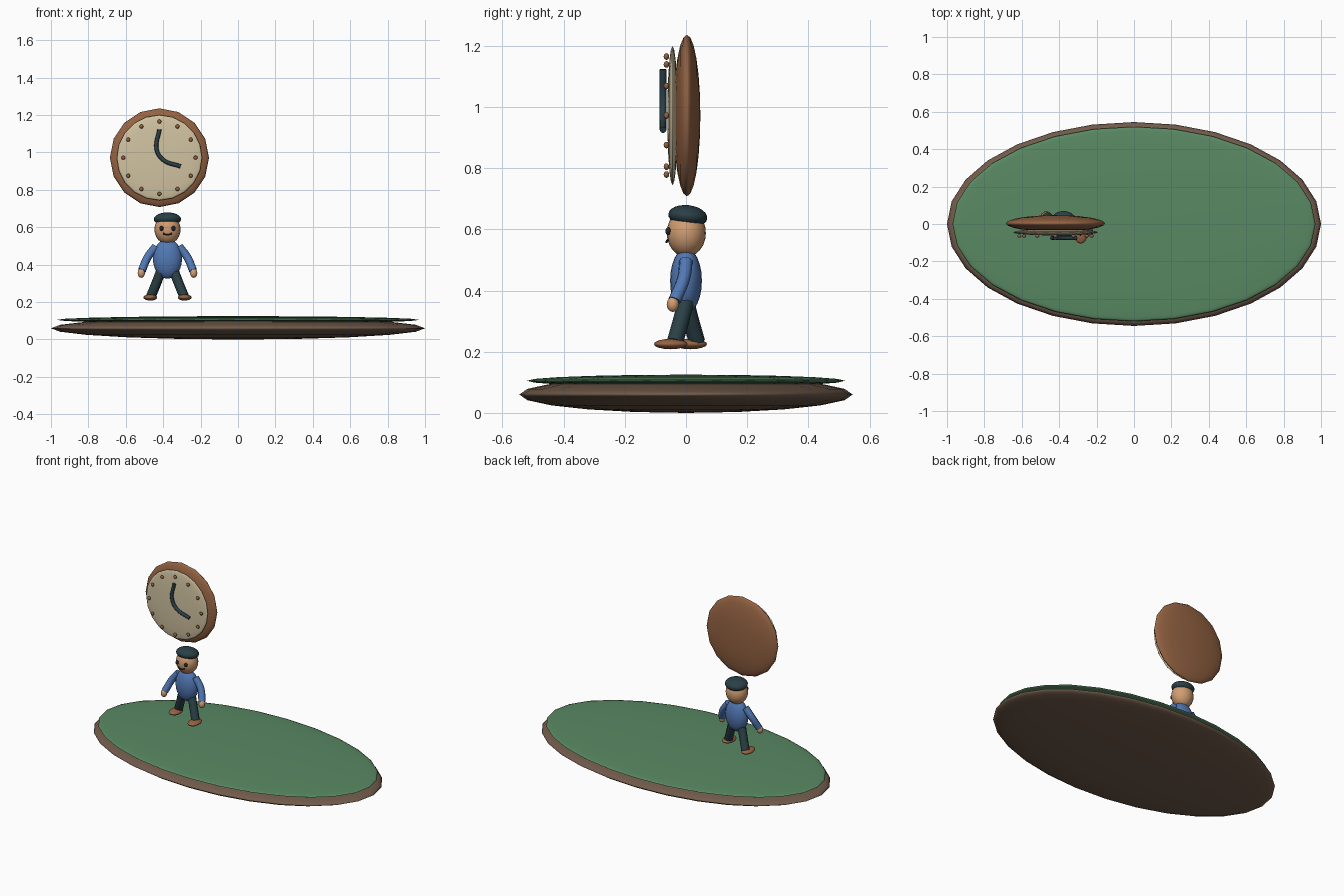
import bpy, math
from mathutils import Vector

if "Cube" in bpy.data.objects:
    bpy.data.objects.remove(bpy.data.objects["Cube"])


def material(name, rgb):
    m = bpy.data.materials.new(name)
    m.diffuse_color = (*rgb, 1)
    m.use_nodes = True
    m.node_tree.nodes["Principled BSDF"].inputs["Base Color"].default_value = m.diffuse_color
    return m


GREEN = material("grass green", (0.10, 0.25, 0.125))
EARTH = material("earth brown", (0.165, 0.105, 0.07))
WOOD = material("warm wood", (0.30, 0.125, 0.055))
CREAM = material("cream", (0.64, 0.55, 0.36))
TEAL = material("dark teal", (0.023, 0.051, 0.062))
BLUE = material("shirt blue", (0.085, 0.19, 0.46))
SKIN = material("skin", (0.64, 0.34, 0.17))
INK = material("dark ink", (0.015, 0.02, 0.025))


def ball(name, loc, radii, mat, segs=20, rings=12, rot=(0, 0, 0)):
    """Smooth ellipsoid."""
    bpy.ops.mesh.primitive_uv_sphere_add(segments=segs, ring_count=rings, radius=1,
                                         location=loc, rotation=rot)
    ob = bpy.context.object
    ob.name = name
    ob.scale = radii
    ob.data.materials.append(mat)
    bpy.ops.object.shade_smooth()
    return ob


def tube(name, points, radius, mat):
    """Round tube along a smooth path, with capped ends."""
    cu = bpy.data.curves.new(name, "CURVE")
    cu.dimensions = "3D"
    cu.bevel_depth = radius
    cu.bevel_resolution = 2
    cu.resolution_u = 6
    cu.use_fill_caps = True
    sp = cu.splines.new("BEZIER")
    sp.bezier_points.add(len(points) - 1)
    for bp, p in zip(sp.bezier_points, points):
        bp.co = Vector(p)
        bp.handle_left_type = bp.handle_right_type = "AUTO"
    cu.materials.append(mat)
    ob = bpy.data.objects.new(name, cu)
    bpy.context.collection.objects.link(ob)
    return ob


# Ground disc: earth below, grass on top
ball("ground_earth", (0, 0, 0.06), (1, 0.545, 0.06), EARTH, 28, 10)
ball("ground_grass", (0, 0, 0.105), (0.97, 0.52, 0.02), GREEN, 28, 10)

# Floating clock
CX, CZ = -0.42, 0.972
FACE = (math.pi / 2, 0, 0)
ball("clock_case", (CX, 0.003, CZ), (0.265, 0.264, 0.044), WOOD, 16, 12, FACE)
ball("clock_face", (CX, -0.044, CZ), (0.228, 0.228, 0.017), CREAM, 20, 10, FACE)
for i in range(12):
    a = i * math.tau / 12
    ball(f"hour_marker_{i + 1}",
         (CX + 0.193 * math.sin(a), -0.064, CZ + 0.193 * math.cos(a)),
         (0.011, 0.009, 0.011), WOOD, 10, 6)
tube("clock_hands", [(-0.42, -0.075, 1.123), (-0.435, -0.075, 1.016),
                     (-0.402, -0.075, 0.962), (-0.307, -0.075, 0.925)], 0.011, TEAL)

# Walking figure: body, head and cap
PX = -0.377
ball("torso", (PX, 0, 0.432), (0.078, 0.052, 0.107), BLUE)
ball("head", (PX, 0.001, 0.588), (0.070, 0.064, 0.078), SKIN)
ball("cap", (PX, 0.006, 0.643), (0.073, 0.064, 0.036), TEAL, rot=(-0.12, 0, 0))

# Face
tube("mouth", [(PX - 0.024, -0.058, 0.567), (PX, -0.064, 0.559),
               (PX + 0.024, -0.058, 0.567)], 0.004, INK)

# Paired parts; the right foot steps forward, the left one back
for side, s in (("left", -1), ("right", 1)):
    ball(f"{side}_eye", (PX + s * 0.032, -0.058, 0.594), (0.011, 0.009, 0.013), INK, 12, 8)
    tube(f"{side}_arm", [(PX + s * 0.062, 0, 0.497), (PX + s * 0.107, -0.008, 0.438),
                         (PX + s * 0.137, -0.037, 0.368)], 0.022, BLUE)
    ball(f"{side}_hand", (PX + s * 0.140, -0.043, 0.355), (0.020, 0.020, 0.025), SKIN, 14, 8)
    step = -0.036 * s
    tube(f"{side}_leg", [(PX + s * 0.035, 0, 0.365), (PX + s * 0.062, step * 0.5, 0.295),
                         (PX + s * 0.088, step, 0.232)], 0.027, TEAL)
    ball(f"{side}_shoe", (PX + s * 0.092, -0.018 - s * 0.032, 0.225),
         (0.037, 0.055, 0.017), WOOD, 16, 8)
